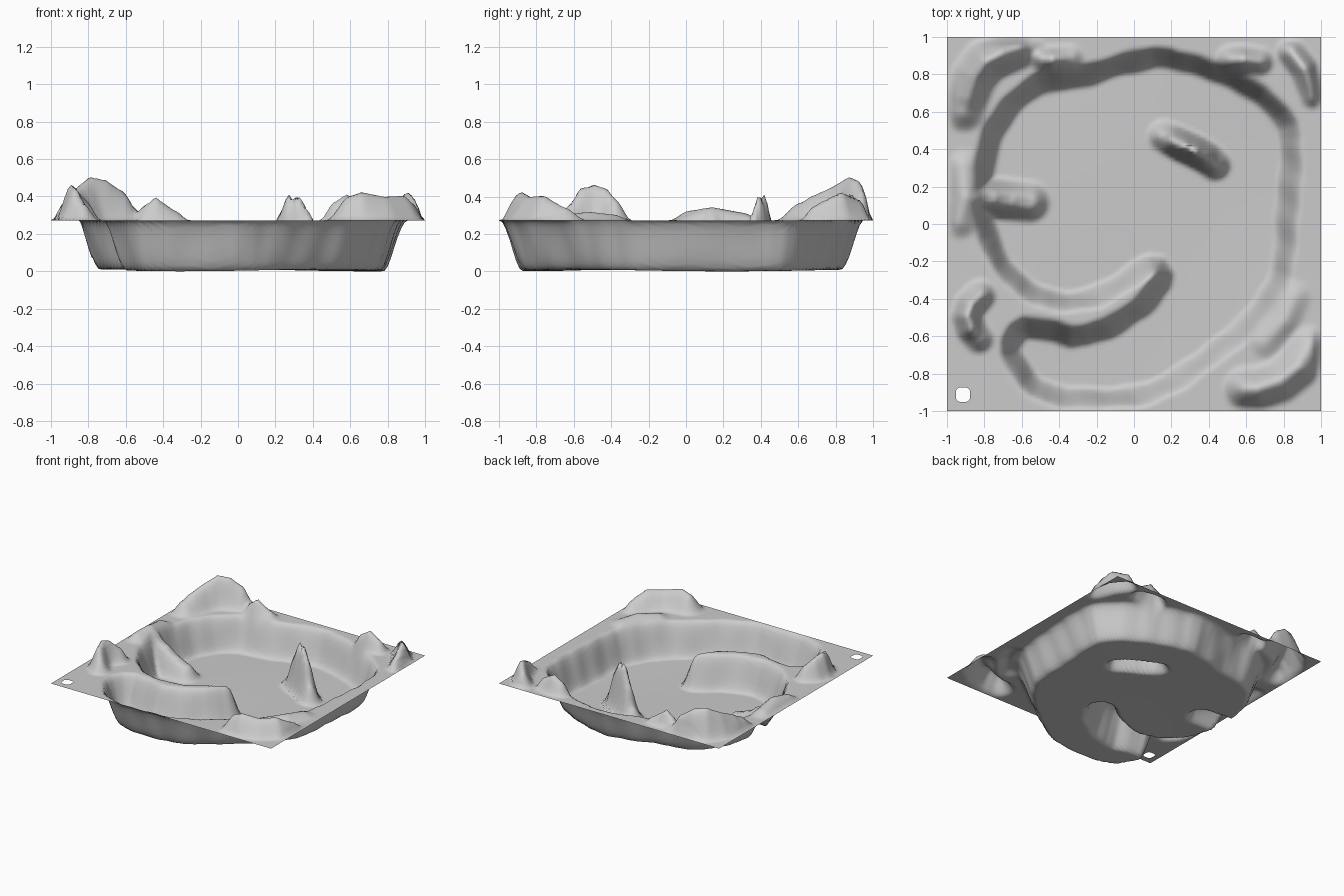
import bpy, bmesh, math
from mathutils import Vector

if "Cube" in bpy.data.objects:
    bpy.data.objects.remove(bpy.data.objects["Cube"])

RIM, N = 0.275, 110

# Mid-slope shoreline of the basin, including the long spur
SHORE = [(0.15, .895), (.35, .845), (.5, .79), (.65, .71), (.77, .61), (.835, .5),
         (.84, .3), (.825, .15), (.815, 0), (.81, -.15), (.78, -.3), (.69, -.44),
         (.57, -.58), (.4, -.71), (.22, -.84), (.05, -.92), (-.2, -.935), (-.42, -.925),
         (-.55, -.86), (-.62, -.76), (-.67, -.67), (-.61, -.55), (-.48, -.56),
         (-.3, -.61), (-.1, -.54), (.07, -.42), (.16, -.28), (.12, -.2), (0, -.27),
         (-.1, -.34), (-.22, -.4), (-.4, -.42), (-.55, -.37), (-.68, -.26),
         (-.77, -.1), (-.8, .03), (-.8, .14), (-.8, .25), (-.79, .38), (-.75, .5),
         (-.68, .61), (-.59, .7), (-.49, .76), (-.35, .77), (-.2, .81), (-.03, .865)]

# Ridges: falloff radius, then crest points (x, y, height above ground)
RIDGES = [
    (.13, [(-.91, .61, .09), (-.89, .68, .13), (-.85, .79, .18), (-.79, .87, .23),
           (-.71, .91, .215), (-.63, .94, .16), (-.59, .95, .08)]),
    (.08, [(-.48, .88, .09), (-.44, .88, .125), (-.34, .89, .05)]),
    (.085, [(.52, .88, .1), (.58, .88, .14), (.67, .87, .09)]),
    (.085, [(.84, .92, .11), (.91, .83, .15), (.96, .69, .08)]),
    (.13, [(.6, -.88, .13), (.66, -.88, .15), (.78, -.84, .125), (.88, -.76, .13), (.94, -.66, .07)]),
    (.10, [(.7, -.63, .03), (.8, -.52, .045), (.86, -.39, .03)]),
    (.09, [(-.82, -.38, .11), (-.87, -.43, .17), (-.89, -.49, .19), (-.87, -.56, .17), (-.83, -.61, .09)]),
    (.11, [(-.93, .02, .05), (-.9, .14, .07), (-.91, .3, .04)]),
    (.095, [(.16, .47, .1), (.21, .445, .27), (.27, .415, .405), (.295, .405, .38), (.325, .39, .4),
            (.38, .36, .31), (.43, .32, .15)]),
]
# Short, lower spur on the left shore: (x, y, top z)
SPUR = [(-.84, .14, RIM), (-.76, .14, .22), (-.66, .13, .16), (-.56, .12, .12)]


def smooth(t):
    t = max(0, min(1, t))
    return t * t * (3 - 2 * t)


def seg(p, a, b):
    d = b - a
    t = max(0, min(1, (p - a).dot(d) / d.dot(d)))
    return (p - a - d * t).length, t


# Round the shoreline by cutting its corners once
pts = [Vector(p) for p in SHORE]
SHORE = [q for i, p in enumerate(pts)
         for q in (p.lerp(pts[i - 1], .22), p.lerp(pts[(i + 1) % len(pts)], .22))]


def crest(points):
    return [(Vector(q[:2]), q[2]) for q in points]


CRESTS = [(r, crest(c)) for r, c in RIDGES]
SPUR = crest(SPUR)


def basin_distance(p):
    """Distance to the shore, positive inside the basin."""
    inside, best = False, 9
    for i, b in enumerate(SHORE):
        a = SHORE[i - 1]
        best = min(best, seg(p, a, b)[0])
        if (a.y > p.y) != (b.y > p.y) and p.x < (b.x - a.x) * (p.y - a.y) / (b.y - a.y) + a.x:
            inside = not inside
    return best if inside else -best


def height(x, y):
    p = Vector((x, y))
    d = basin_distance(p) + .006 * math.sin(23 * x + 9 * y) * math.sin(21 * y - 8 * x)
    floor = .01 + .008 * math.sin(3 * x + 2.5) * math.sin(2.6 * y + 1)
    z = RIM + (floor - RIM) * smooth((d + .065) / .13)
    # The spur has a flat back and soft flanks
    for (a, ha), (b, hb) in zip(SPUR, SPUR[1:]):
        dist, t = seg(p, a, b)
        z = max(z, floor + (ha + (hb - ha) * t - floor) * smooth((.12 - dist) / .1))
    edge = smooth((1 - max(abs(x), abs(y))) / .05)
    for r, c in CRESTS:
        add = 0
        for (a, ha), (b, hb) in zip(c, c[1:]):
            dist, t = seg(p, a, b)
            if dist < r:
                add = max(add, (ha + (hb - ha) * t) * smooth(1 - dist / r))
        z += add * edge
    return z


# Terrain sheet
bm = bmesh.new()
bmesh.ops.create_grid(bm, x_segments=N, y_segments=N, size=1)
for v in bm.verts:
    v.co.z = height(v.co.x, v.co.y)

# Small rounded-square hole in the front left corner
HX, HY, R, step = -.914, -.912, .038, 2 / N
lo, hi = -1 + 3 * step, -1 + 7 * step
mid, half = (lo + hi) / 2, (hi - lo) / 2
cut = [f for f in bm.faces if max(abs(f.calc_center_median().x - mid),
                                  abs(f.calc_center_median().y - mid)) < half]
bmesh.ops.delete(bm, geom=cut, context='FACES')
for v in bm.verts:
    dx, dy = (v.co.x - mid) / half, (v.co.y - mid) / half
    if max(abs(dx), abs(dy)) < 1.05:
        k = R * (.82 if min(abs(dx), abs(dy)) > .9 else 1)
        v.co.x, v.co.y = HX + dx * k, HY + dy * k

# Rest the lowest point on the ground
low = min(v.co.z for v in bm.verts)
bmesh.ops.translate(bm, verts=[v for v in bm.verts], vec=(0, 0, -low))
me = bpy.data.meshes.new("terrain_basin")
bm.to_mesh(me)
bm.free()
me.shade_smooth()
ob = bpy.data.objects.new("terrain_basin", me)
bpy.context.collection.objects.link(ob)
